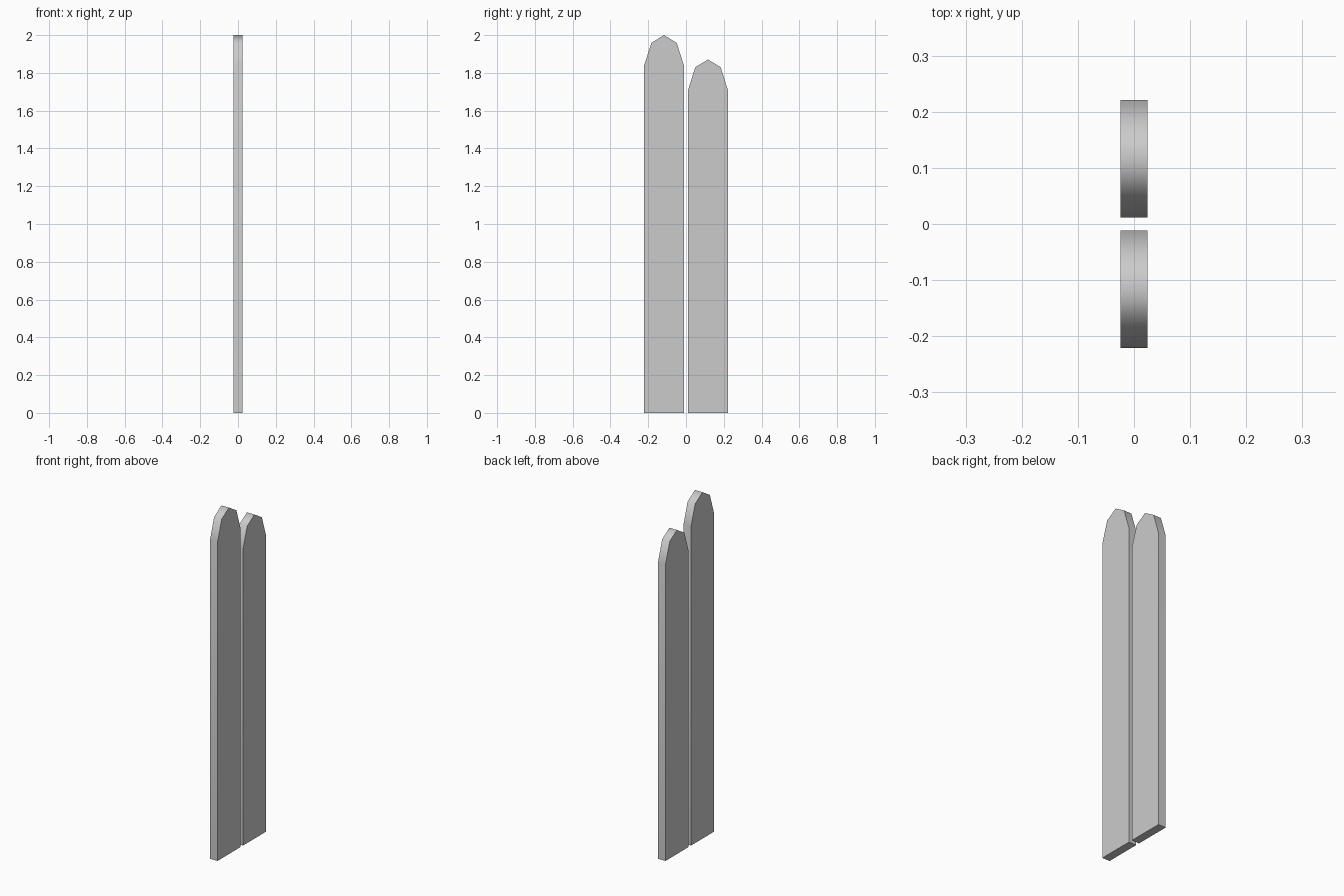
import bpy, math

if "Cube" in bpy.data.objects:
    bpy.data.objects.remove(bpy.data.objects["Cube"])

HALF_T = 0.024   # half board thickness along x
HALF_W = 0.105   # half board width along y


def fence_board(name, y, height):
    # Upright board with a five-point rounded tip, extruded along x
    half = [(HALF_W, 0), (HALF_W, height - 0.16), (0.067, height - 0.041)]
    profile = half + [(0, height)] + [(-a, z) for a, z in reversed(half)]
    n = len(profile)
    verts = [(x, y + a, z) for x in (-HALF_T, HALF_T) for a, z in profile]
    faces = [tuple(reversed(range(n))), tuple(range(n, 2 * n))]
    faces += [(i, (i + 1) % n, (i + 1) % n + n, i + n) for i in range(n)]
    mesh = bpy.data.meshes.new(name)
    mesh.from_pydata(verts, [], faces)
    obj = bpy.data.objects.new(name, mesh)
    bpy.context.collection.objects.link(obj)

    # Soft shading over the tip, sharp edges elsewhere
    bpy.ops.object.select_all(action='DESELECT')
    obj.select_set(True)
    bpy.context.view_layer.objects.active = obj
    bpy.ops.object.shade_smooth_by_angle(angle=math.radians(65))
    return obj


# Tall board and its shorter neighbour, separated by a narrow gap
fence_board("tall_board", -0.1163, 2.0)
fence_board("short_board", 0.1163, 1.871)
